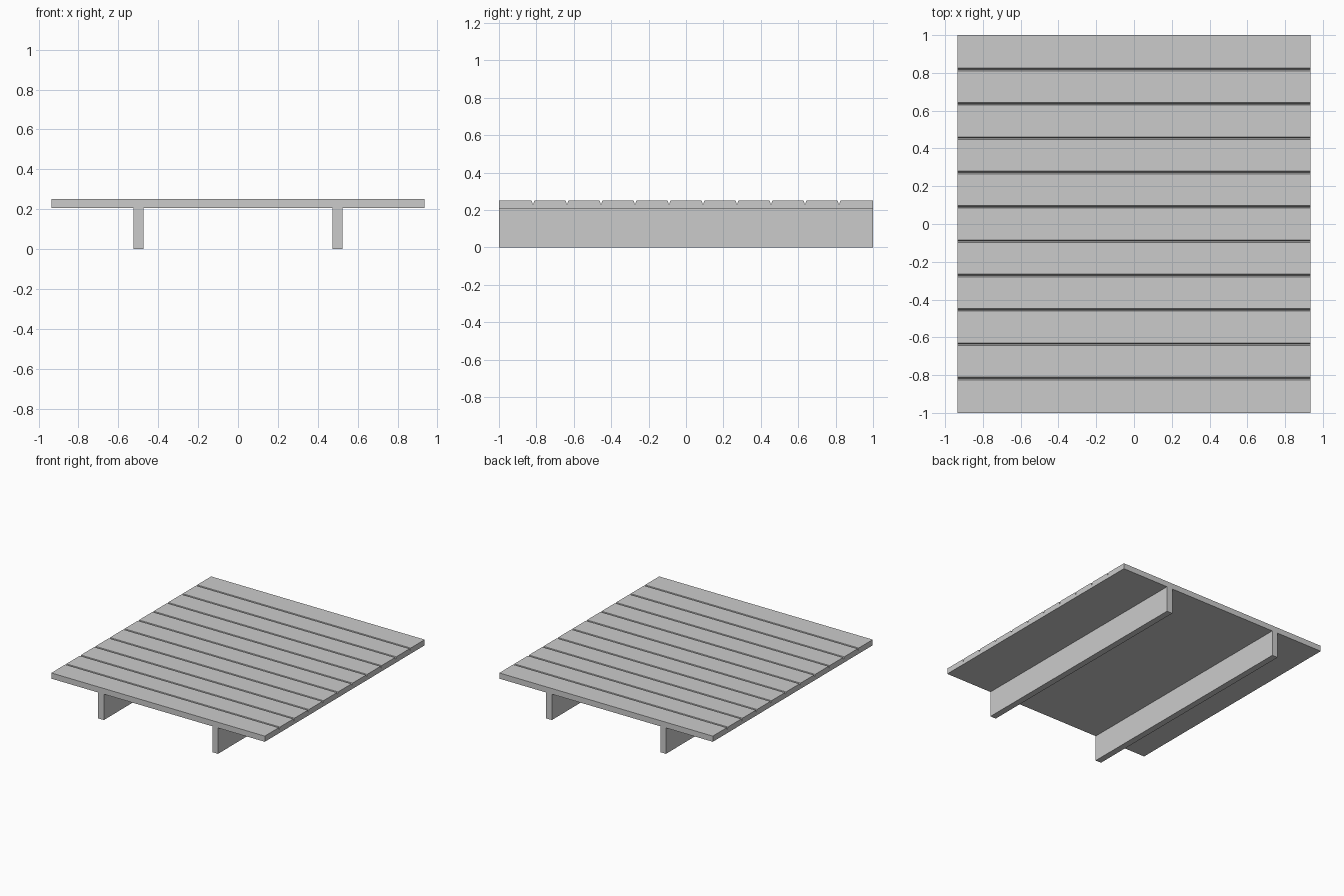
import bpy, bmesh

if "Cube" in bpy.data.objects:
    bpy.data.objects.remove(bpy.data.objects["Cube"])

HALF_X, HALF_Y = 0.935, 1.0
DECK_BOTTOM, DECK_TOP = 0.205, 0.25
PLANKS = 11
GROOVE_HALF, GROOVE_DEPTH = 0.007, 0.022


def add_object(name, bm):
    bmesh.ops.recalc_face_normals(bm, faces=bm.faces)
    mesh = bpy.data.meshes.new(name)
    bm.to_mesh(mesh)
    bm.free()
    obj = bpy.data.objects.new(name, mesh)
    bpy.context.collection.objects.link(obj)
    return obj


def extrude_profile(name, points, x0, x1):
    """Extrude a closed (y, z) profile along x."""
    bm = bmesh.new()
    face = bm.faces.new([bm.verts.new((x0, y, z)) for y, z in points])
    ext = bmesh.ops.extrude_face_region(bm, geom=[face], use_keep_orig=True)
    verts = [v for v in ext["geom"] if isinstance(v, bmesh.types.BMVert)]
    bmesh.ops.translate(bm, verts=verts, vec=(x1 - x0, 0, 0))
    return add_object(name, bm)


# Deck: one slab with V grooves marking the planks
profile = [(HALF_Y, DECK_BOTTOM), (-HALF_Y, DECK_BOTTOM), (-HALF_Y, DECK_TOP)]
pitch = 2 * HALF_Y / PLANKS
for i in range(1, PLANKS):
    y = -HALF_Y + i * pitch
    profile += [(y - GROOVE_HALF, DECK_TOP),
                (y, DECK_TOP - GROOVE_DEPTH),
                (y + GROOVE_HALF, DECK_TOP)]
profile.append((HALF_Y, DECK_TOP))
extrude_profile("deck", profile, -HALF_X, HALF_X)

# Two support beams running front to back
beam = [(-HALF_Y, 0), (HALF_Y, 0), (HALF_Y, DECK_BOTTOM), (-HALF_Y, DECK_BOTTOM)]
for side, x in (("left", -0.5), ("right", 0.5)):
    extrude_profile(f"{side}_beam", beam, x - 0.025, x + 0.025)
